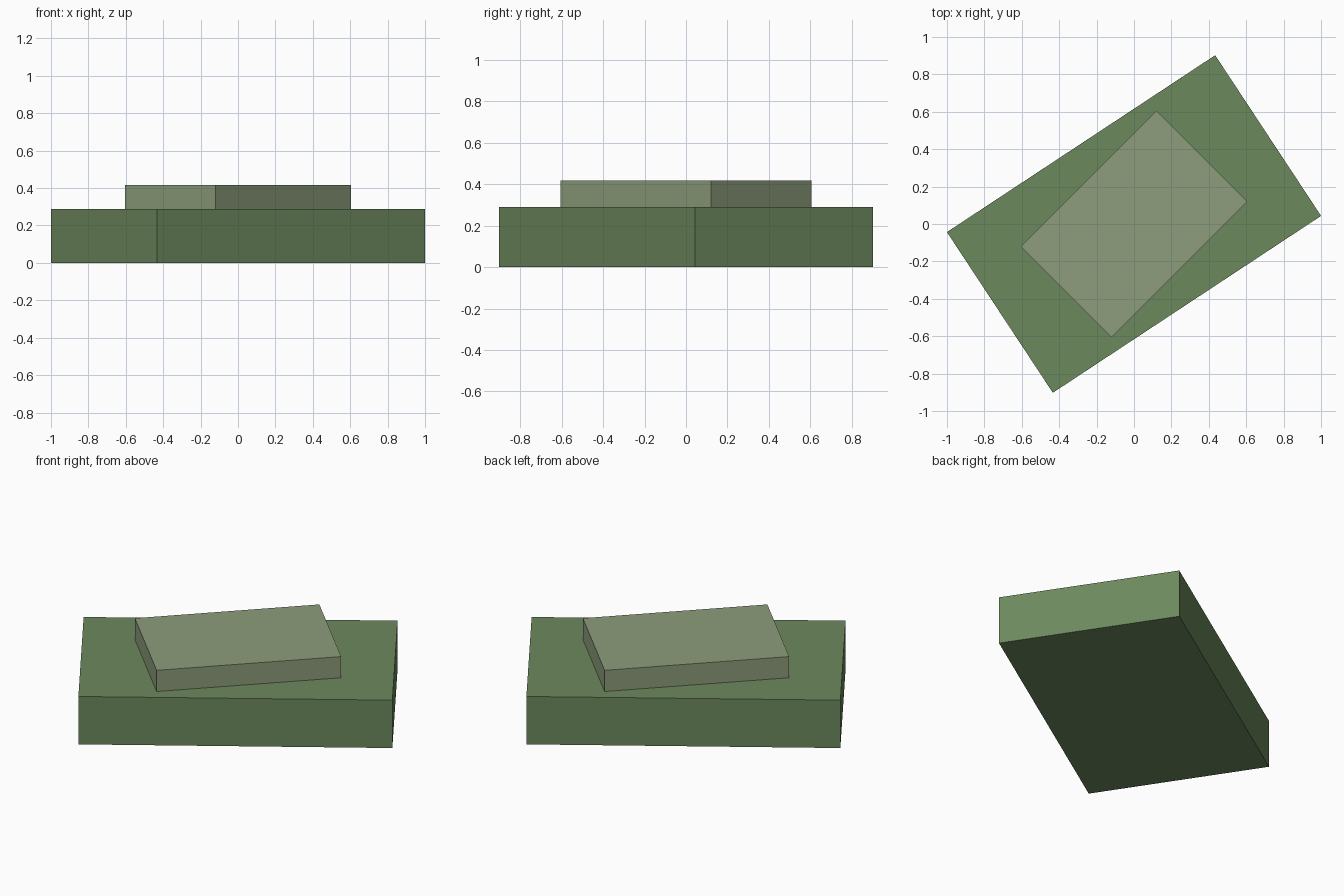
import bpy
from math import radians

if "Cube" in bpy.data.objects:
    bpy.data.objects.remove(bpy.data.objects["Cube"])


def block(name, length, width, z0, z1, angle, color):
    bpy.ops.mesh.primitive_cube_add(size=1, location=(0, 0, (z0 + z1) / 2),
                                    rotation=(0, 0, radians(angle)))
    ob = bpy.context.object
    ob.name = name
    ob.scale = (length, width, z1 - z0)
    bpy.ops.object.transform_apply(location=False, rotation=False, scale=True)
    mat = bpy.data.materials.new(name + "_material")
    mat.diffuse_color = (*color, 1)
    mat.use_nodes = True
    mat.node_tree.nodes["Principled BSDF"].inputs["Base Color"].default_value = mat.diffuse_color
    ob.data.materials.append(mat)
    return ob


# Wide lower block
block("base_block", 1.718, 1.029, 0, 0.289, 33.4, (0.15, 0.25, 0.11))
# Smaller slab resting on top, turned a little further
block("top_slab", 1.025, 0.685, 0.289, 0.417, 45, (0.27, 0.34, 0.20))
